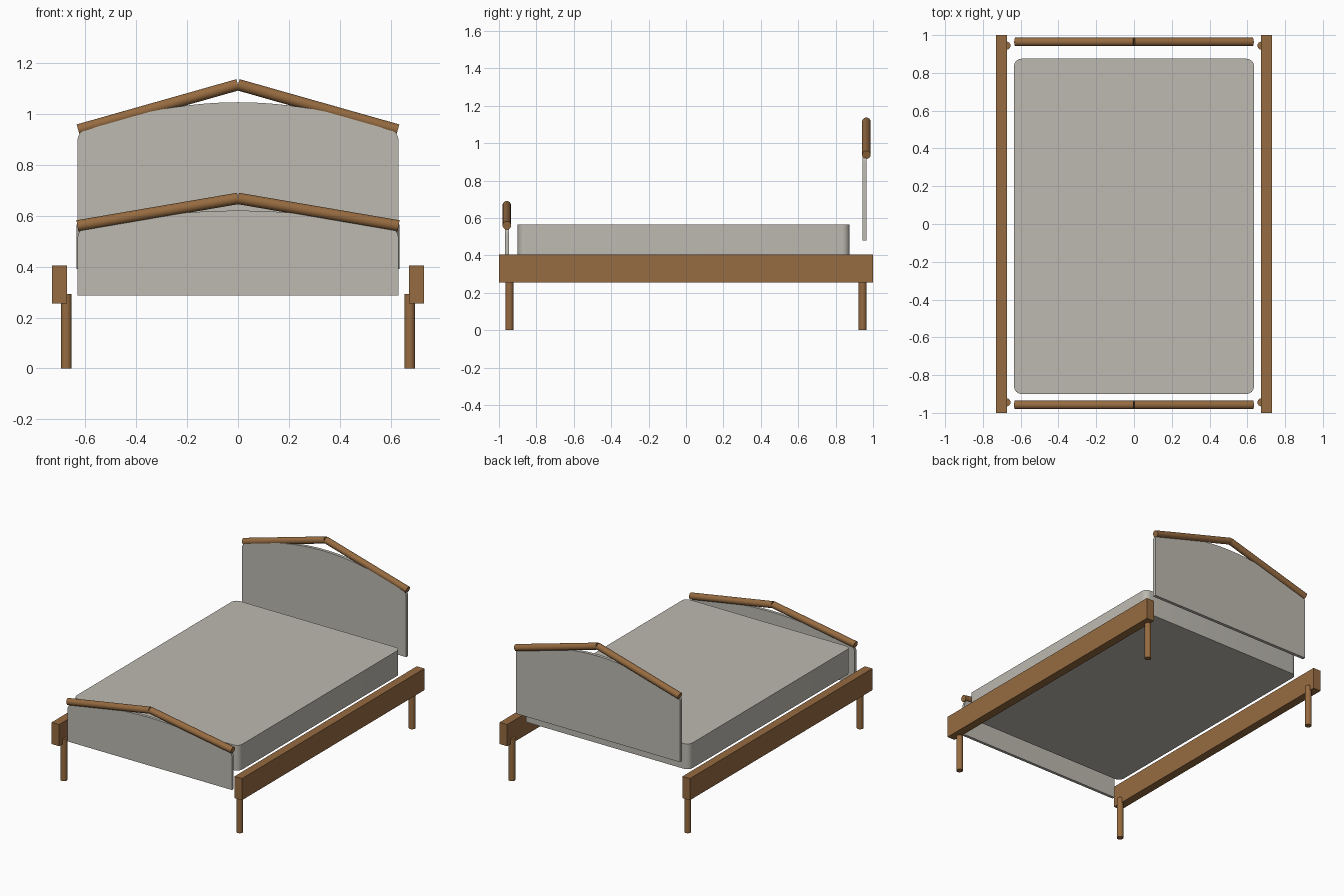
import bpy
import bmesh
import math
from mathutils import Vector

cube = bpy.data.objects.get("Cube")
if cube:
    bpy.data.objects.remove(cube, do_unlink=True)


def material(name, colour):
    mat = bpy.data.materials.new(name)
    mat.use_nodes = True
    mat.diffuse_color = colour
    bsdf = mat.node_tree.nodes["Principled BSDF"]
    bsdf.inputs["Base Color"].default_value = colour
    bsdf.inputs["Roughness"].default_value = 0.7
    return mat


wood = material("warm wood", (0.305, 0.147, 0.052, 1))
fabric = material("light grey fabric", (0.51, 0.49, 0.44, 1))


def shade(obj, mat):
    obj.data.materials.append(mat)
    bpy.ops.object.select_all(action="DESELECT")
    obj.select_set(True)
    bpy.context.view_layer.objects.active = obj
    bpy.ops.object.shade_smooth_by_angle(angle=math.radians(35))


def rod(name, start, end, radius):
    start, end = Vector(start), Vector(end)
    axis = end - start
    bpy.ops.mesh.primitive_cylinder_add(vertices=32, radius=radius, depth=axis.length,
                                        location=(start + end) / 2)
    obj = bpy.context.object
    obj.name = name
    obj.rotation_euler = axis.to_track_quat("Z", "Y").to_euler()
    shade(obj, wood)


def prism(name, outline, offset, mat):
    """Extrude a closed outline of 3D points by an offset."""
    bm = bmesh.new()
    face = bm.faces.new([bm.verts.new(p) for p in outline])
    moved = bmesh.ops.extrude_face_region(bm, geom=[face])["geom"]
    bmesh.ops.translate(bm, vec=offset, verts=[v for v in moved if isinstance(v, bmesh.types.BMVert)])
    bmesh.ops.recalc_face_normals(bm, faces=bm.faces)
    mesh = bpy.data.meshes.new(name)
    bm.to_mesh(mesh)
    bm.free()
    obj = bpy.data.objects.new(name, mesh)
    bpy.context.collection.objects.link(obj)
    shade(obj, mat)


def corner(cx, cy, r, first, steps=8):
    """Quarter circle of points, counter-clockwise from the first angle."""
    angles = [math.radians(first + 90 * i / steps) for i in range(steps + 1)]
    return [(cx + r * math.cos(a), cy + r * math.sin(a)) for a in angles]


def panel(name, bottom, shoulder, peak, y, thickness):
    """Upright board with a gently arched top and rounded shoulders."""
    half, r = 0.63, 0.035
    inner = half - r
    right = corner(inner, shoulder - r, r, 0)[:-1]
    arch = []
    for i in range(25):
        t = 1 - i / 12
        arch.append((inner * t, peak - (peak - shoulder) * t * t))
    left = [(-x, z) for x, z in reversed(right)]
    points = [(-half, bottom), (half, bottom)] + right + arch + left
    prism(name, [(x, y - thickness / 2, z) for x, z in points], (0, thickness, 0), fabric)


# Mattress with rounded upright corners
hx, front, back, r = 0.635, -0.9, 0.875, 0.04
plan = (corner(hx - r, back - r, r, 0) + corner(-hx + r, back - r, r, 90)
        + corner(-hx + r, front + r, r, 180) + corner(hx - r, front + r, r, 270))
prism("mattress", [(x, y, 0.39) for x, y in plan], (0, 0, 0.175), fabric)

# Headboard and footboard panels
panel("headboard_panel", 0.479, 0.935, 1.046, 0.954, 0.022)
panel("footboard_panel", 0.287, 0.55, 0.62, -0.957, 0.02)

for side, s in (("left", 1), ("right", -1)):
    # Sloping round rails that meet at the middle
    rod("headboard_rail_" + side, (0, 0.964, 1.115), (s * 0.628, 0.964, 0.937), 0.0225)
    rod("footboard_rail_" + side, (0, -0.958, 0.668), (s * 0.631, -0.958, 0.56), 0.0225)

    # Square-edged side rail
    outline = [(s * x, -1, z) for x, z in ((0.672, 0.255), (0.73, 0.255), (0.73, 0.405), (0.672, 0.405))]
    prism("side_rail_" + side, outline, (0, 2, 0), wood)

    # Round legs
    for end, y in (("front", -0.944), ("back", 0.944)):
        rod(end + "_leg_" + side, (s * 0.675, y, 0), (s * 0.675, y, 0.292), 0.0215)
